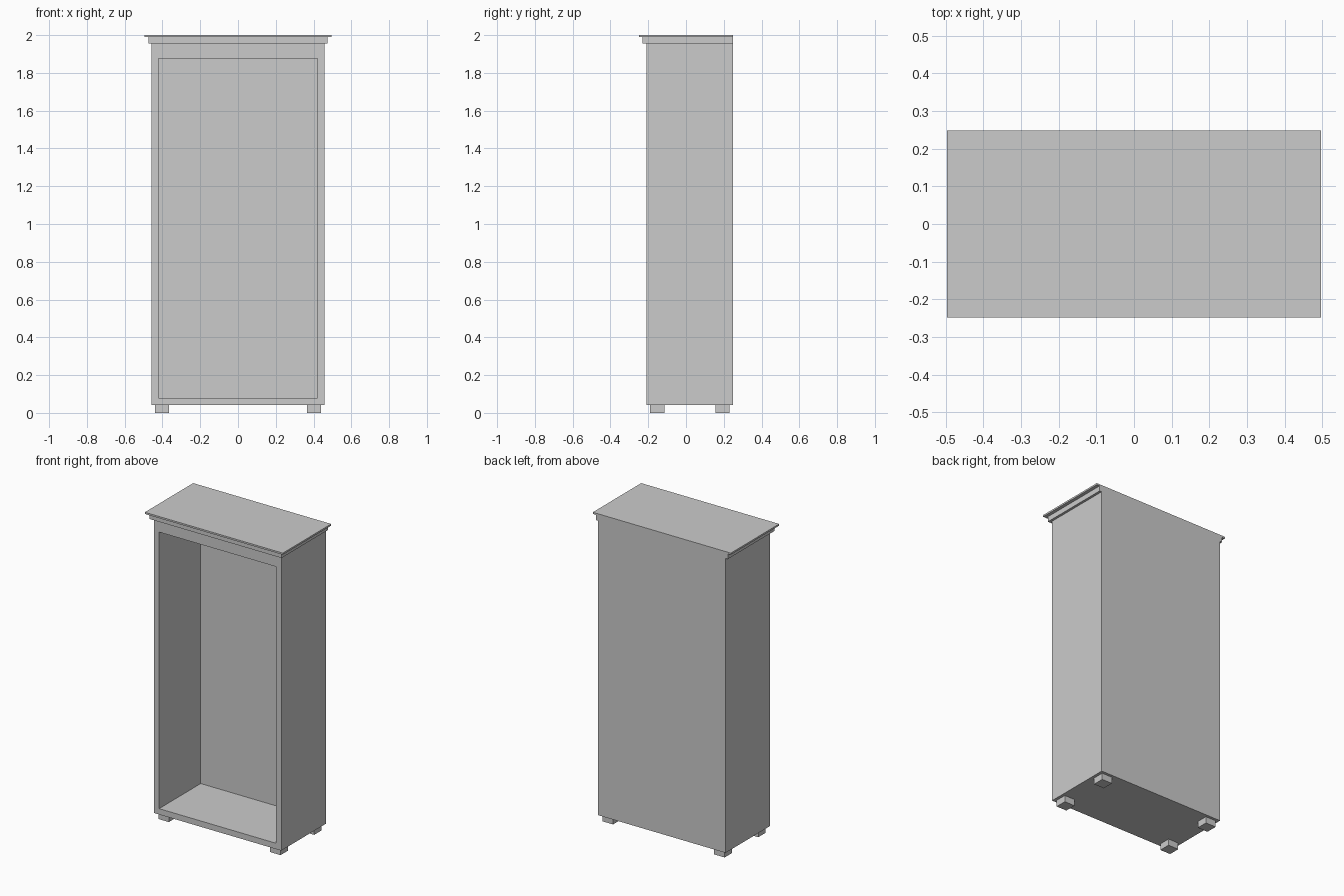
import bpy, bmesh

if "Cube" in bpy.data.objects:
    bpy.data.objects.remove(bpy.data.objects["Cube"])

OPEN_X, OPEN_Z0, OPEN_Z1 = 0.42, 0.08, 1.877   # front opening
BACK_Y = 0.248                                  # everything is flush at the back


def box_bm(x0, x1, y0, y1, z0, z1):
    bm = bmesh.new()
    bmesh.ops.create_cube(bm, size=1)
    for v in bm.verts:
        v.co = (x1 if v.co.x > 0 else x0,
                y1 if v.co.y > 0 else y0,
                z1 if v.co.z > 0 else z0)
    return bm


def finish(name, bm):
    bmesh.ops.recalc_face_normals(bm, faces=bm.faces)
    me = bpy.data.meshes.new(name)
    bm.to_mesh(me)
    bm.free()
    ob = bpy.data.objects.new(name, me)
    bpy.context.collection.objects.link(ob)
    return ob


# Cabinet body: a box whose front face is inset to the opening and pushed in
bm = box_bm(-0.458, 0.458, -0.21, BACK_Y, 0.042, 1.955)
front = min(bm.faces, key=lambda f: f.calc_center_median().y)
bmesh.ops.inset_individual(bm, faces=[front], thickness=0.02)
for v in front.verts:
    v.co.x = OPEN_X if v.co.x > 0 else -OPEN_X
    v.co.z = OPEN_Z1 if v.co.z > 1 else OPEN_Z0
recess = bmesh.ops.extrude_discrete_faces(bm, faces=[front])["faces"][0]
for v in recess.verts:
    v.co.y = 0.217
finish("cabinet_body", bm)

# Stepped cornice
finish("cornice_moulding", box_bm(-0.474, 0.474, -0.23, BACK_Y, 1.955, 1.989))
finish("cornice_top", box_bm(-0.496, 0.496, -0.248, BACK_Y, 1.989, 2.0))

# Four square feet, mirrored left to right
for name, y in (("front_feet", -0.19), ("back_feet", 0.155)):
    feet = finish(name, box_bm(0.364, 0.439, y, y + 0.075, 0, 0.042))
    feet.modifiers.new("mirror", "MIRROR")
